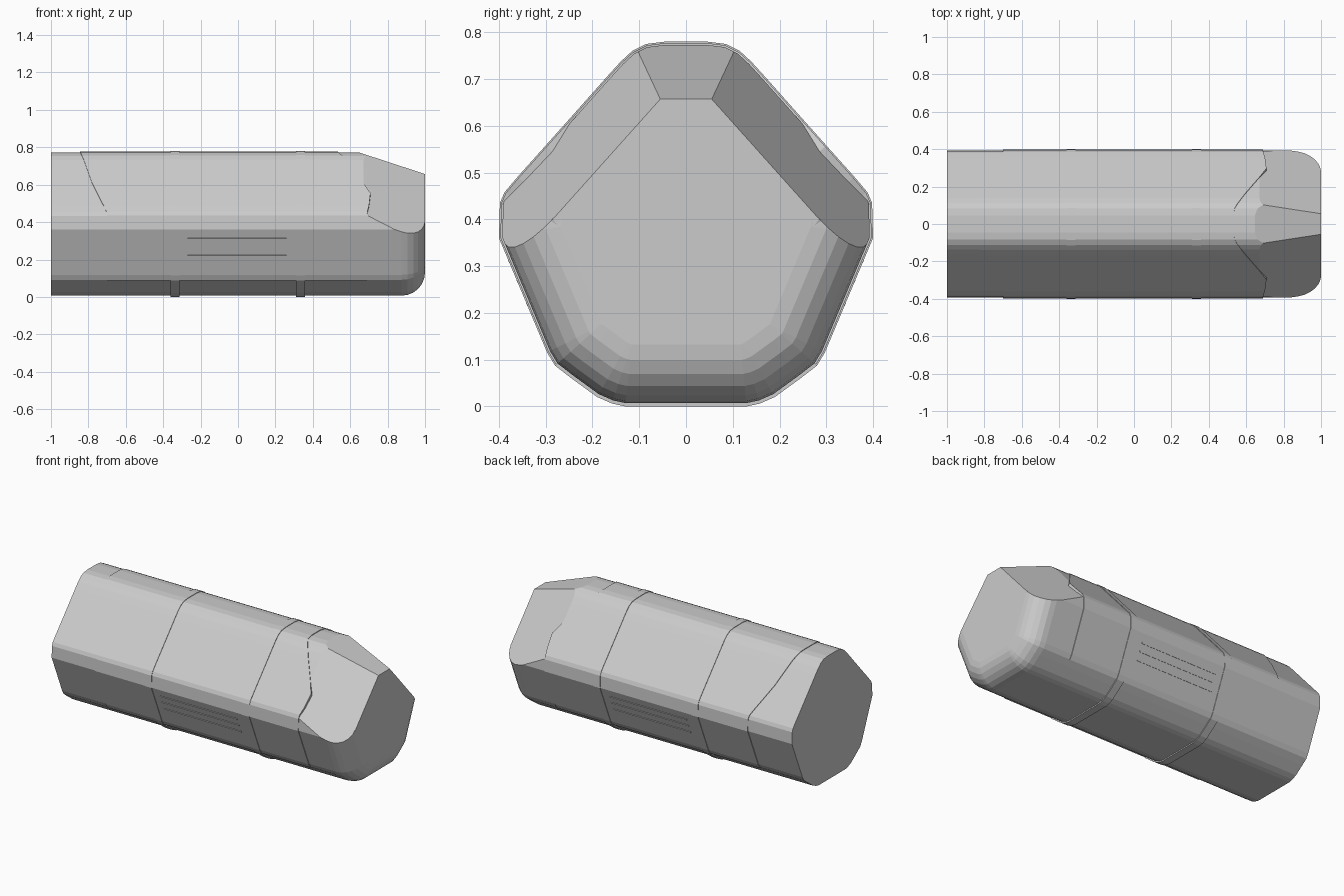
import bpy, bmesh, math
from mathutils import Vector, Matrix

if "Cube" in bpy.data.objects:
    bpy.data.objects.remove(bpy.data.objects["Cube"])

# Half cross-section (y, z), top centre round to bottom centre
HALF = [(0.045, 0.780), (0.085, 0.775), (0.115, 0.760), (0.14, 0.737), (0.17, 0.704),
        (0.21, 0.659), (0.25, 0.614), (0.30, 0.558), (0.36, 0.491), (0.388, 0.458),
        (0.398, 0.435), (0.40, 0.36), (0.297, 0.115), (0.28, 0.087), (0.245, 0.06),
        (0.19, 0.02), (0.158, 0.006), (0.13, 0.0)]
FULL = HALF + [(-y, z) for y, z in reversed(HALF)]


def inset(pts, d):
    """Mitred inward offset of a closed convex section."""
    out, n = [], len(pts)
    for i in range(n):
        a, b, c = (Vector(pts[(i + k) % n]) for k in (-1, 0, 1))
        d1, d2 = (b - a).normalized(), (c - b).normalized()
        n1, n2 = Vector((d1.y, -d1.x)), Vector((d2.y, -d2.x))
        m = (n1 + n2).normalized()
        out.append(tuple(b + m * d / m.dot(n1)))
    return out


def loft(bm, rings, closed=False):
    """Skin matching loops; cap the ends unless closed."""
    vs = [[bm.verts.new(p) for p in r] for r in rings]
    n = len(vs[0])
    for i in range(len(vs) if closed else len(vs) - 1):
        a, b = vs[i], vs[(i + 1) % len(vs)]
        for j in range(n):
            k = (j + 1) % n
            bm.faces.new((a[j], a[k], b[k], b[j]))
    if not closed:
        bm.faces.new(vs[0])
        bm.faces.new(vs[-1])


def finish(bm, name):
    bmesh.ops.recalc_face_normals(bm, faces=bm.faces[:])
    me = bpy.data.meshes.new(name)
    bm.to_mesh(me)
    bm.free()
    ob = bpy.data.objects.new(name, me)
    bpy.context.collection.objects.link(ob)
    return ob


# check which way the mitre points: inward means the section shrinks
SIGN = 1 if inset(FULL, 0.01)[0][1] < 0.78 else -1


def section(d):
    return inset(FULL, SIGN * d)


def lerp_table(table, v):
    for (a, xa), (b, xb) in zip(table, table[1:]):
        if v <= b:
            return xa + (xb - xa) * max(0, v - a) / (b - a)
    return table[-1][1]


# Core body with rounded lower nose
bm = bmesh.new()
R = 0.125
stations = [(-1.0, 0.0)]
for i in range(7):
    t = math.pi / 2 * i / 6
    stations.append((1 - R + R * math.sin(t), R * (1 - math.cos(t))))
rings = []
base = section(0.007)
for x, d in stations:
    s = section(0.007 + d)
    rings.append([(x, *(p if q[1] < 0.47 else q)) for p, q in zip(s, base)])
loft(bm, rings)
bmesh.ops.recalc_face_normals(bm, faces=bm.faces[:])
# Three sloped facets on top of the nose
for co, no in [((1, 0, 0.657), (0.118, 0, 0.36)),
               ((1, 0.055, 0.657), (0.333, 0.745, 0.667)),
               ((1, -0.055, 0.657), (0.333, -0.745, 0.667))]:
    res = bmesh.ops.bisect_plane(bm, geom=bm.verts[:] + bm.edges[:] + bm.faces[:], dist=1e-5,
                                 plane_co=co, plane_no=no, clear_outer=True)
    rim = [e for e in bm.edges if e.is_boundary]
    bmesh.ops.edgeloop_fill(bm, edges=rim)
finish(bm, "core_body")

# Wrap-around outer shell with curved front and rear edges
FRONT = [(0, 0.53), (0.08, 0.535), (0.12, 0.56), (0.17, 0.60), (0.25, 0.67), (0.30, 0.71),
         (0.36, 0.70), (0.39, 0.69)]
REAR = [(0, -0.85), (0.1, -0.84), (0.25, -0.78), (0.39, -0.70)]
outer, inner = section(0.003), section(0.032)
n = len(FULL)
start = n - 14
bm = bmesh.new()
rings = []
for k in range(28):
    i = (start + k) % n
    (y, z), (yi, zi) = outer[i], inner[i]
    low = z < 0.44
    x1 = 0.69 if low else lerp_table(FRONT, abs(y))
    x0 = -0.70 if low else lerp_table(REAR, abs(y))
    rings.append([(x0, y, z), (x1, y, z), (x1, yi, zi), (x0, yi, zi)])
loft(bm, rings)
finish(bm, "outer_shell")

# Raised bands round the body
o, q = section(0.0), section(0.03)
for name, xc in (("rear_band", -0.337), ("front_band", 0.333)):
    bm = bmesh.new()
    a, b = xc - 0.024, xc + 0.024
    loft(bm, [[(a, *p), (b, *p), (b, *r), (a, *r)] for p, r in zip(o, q)], closed=True)
    finish(bm, name)

# Thin side strips between the bands
tilt = math.atan2(0.103, 0.245)
for side, label in ((-1, "front"), (1, "back")):
    for i, z in enumerate((0.22, 0.267, 0.312)):
        y = 0.40 - (0.36 - z) * 0.42 - 0.005
        bm = bmesh.new()
        bmesh.ops.create_cube(bm, size=1, matrix=Matrix.Translation((-0.005, side * y, z))
                              @ Matrix.Rotation(-side * tilt, 4, 'X')
                              @ Matrix.Diagonal((0.53, 0.01, 0.008, 1)))
        finish(bm, f"{label}_strip_{i + 1}")
